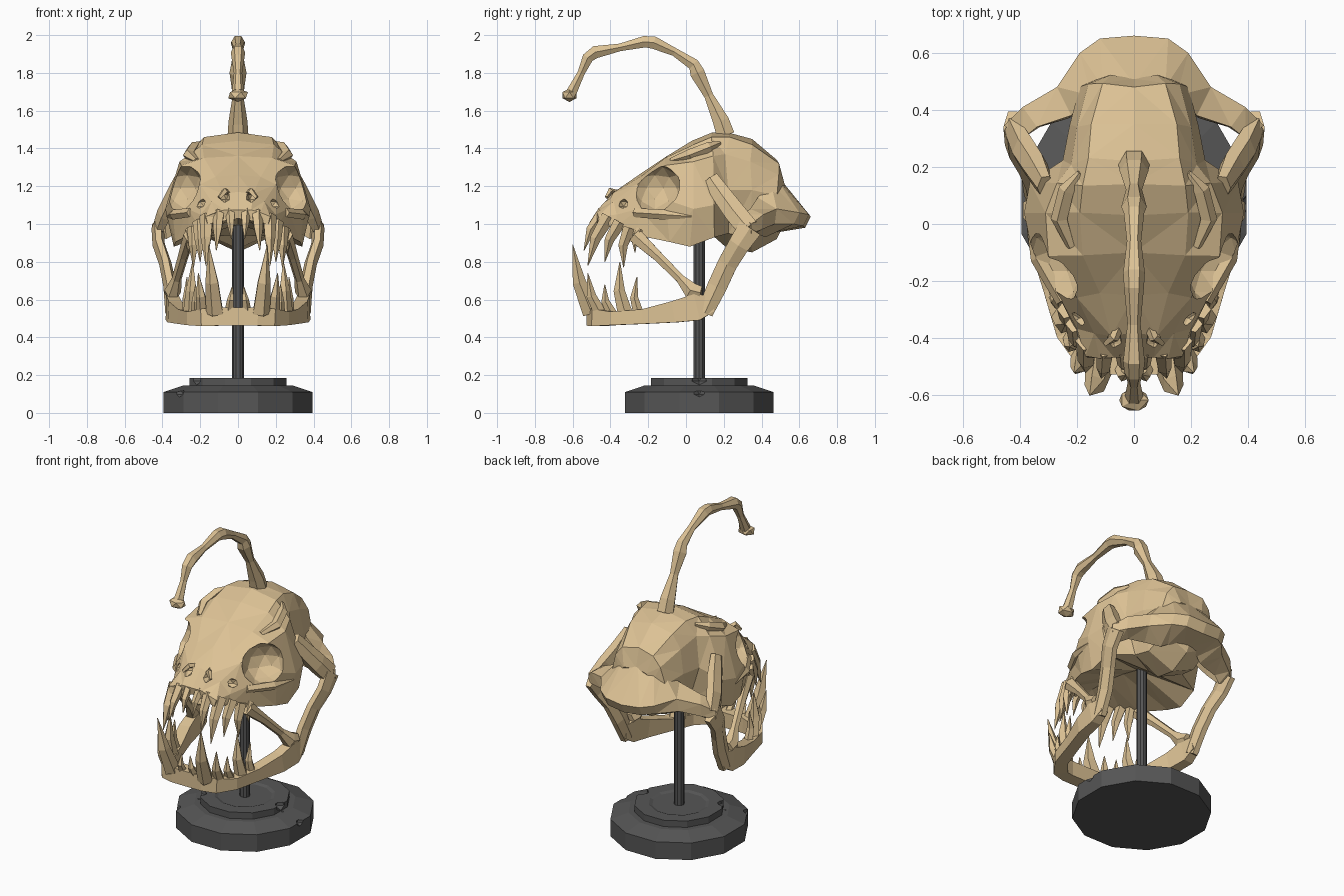
import bpy, bmesh, math, random
from mathutils import Vector as V, Matrix

random.seed(4)

def material(name, col):
    m = bpy.data.materials.new(name)
    m.diffuse_color = (*col, 1)
    return m

BONE = material("bone tan", (0.72, 0.54, 0.30))
STAND = material("dark grey stand", (0.092, 0.092, 0.092))

def finish(name, bm, mat, mirror=False):
    if mirror:
        d = bmesh.ops.duplicate(bm, geom=bm.verts[:] + bm.edges[:] + bm.faces[:])
        for g in d["geom"]:
            if isinstance(g, bmesh.types.BMVert):
                g.co.x *= -1
    bm.normal_update()
    bmesh.ops.recalc_face_normals(bm, faces=bm.faces[:])
    me = bpy.data.meshes.new(name)
    bm.to_mesh(me)
    bm.free()
    ob = bpy.data.objects.new(name, me)
    bpy.context.collection.objects.link(ob)
    me.materials.append(mat)
    return ob

def loft(bm, rings):
    vs = [[bm.verts.new(p) for p in r] for r in rings]
    n = len(vs[0])
    for a, b in zip(vs, vs[1:]):
        for i in range(n):
            bm.faces.new((a[i], a[(i + 1) % n], b[(i + 1) % n], b[i]))
    bm.faces.new(vs[0])
    bm.faces.new(vs[-1])

def tube(bm, path, radii, n=6, ref=(1, 0, 0), turn=0.0):
    """Sweep an n-gon along a path; each radius is a number or (along ref, across)."""
    pts, rings = [V(p) for p in path], []
    for i, (p, r) in enumerate(zip(pts, radii)):
        ra, rb = r if isinstance(r, tuple) else (r, r)
        t = (pts[min(i + 1, len(pts) - 1)] - pts[max(i - 1, 0)]).normalized()
        u = V(ref)
        u = (u - t * u.dot(t)).normalized()
        v = t.cross(u)
        angs = [turn + math.tau * k / n for k in range(n)]
        rings.append([p + u * ra * math.cos(a) + v * rb * math.sin(a) for a in angs])
    loft(bm, rings)

def ball(bm, c, r, sub=1):
    bmesh.ops.create_icosphere(bm, subdivisions=sub, radius=1,
                               matrix=Matrix.Translation(c) @ Matrix.Diagonal((*r, 1)))

def carve(ob, bm, mirror=True):
    cutter = finish("cutter", bm, ob.data.materials[0], mirror)
    cutter.hide_render = True
    mod = ob.modifiers.new("carve", 'BOOLEAN')
    mod.operation, mod.solver, mod.object = 'DIFFERENCE', 'EXACT', cutter
    bpy.context.view_layer.objects.active = ob
    bpy.ops.object.modifier_apply(modifier=mod.name)
    bpy.data.objects.remove(cutter)

# Skull: y, top z, shoulder, brow, side, low (x, z each), palate z
stations = [
    (-0.46, 1.08, .07, 1.075, .12, 1.06, .17, 1.04, .16, 1.00, 1.03),
    (-0.38, 1.17, .08, 1.16, .14, 1.12, .20, 1.05, .205, .985, 1.05),
    (-0.25, 1.26, .12, 1.25, .20, 1.21, .265, 1.08, .26, .94, 1.05),
    (-0.10, 1.36, .18, 1.35, .30, 1.31, .355, 1.13, .33, .905, 1.03),
    (0.03, 1.44, .19, 1.42, .31, 1.33, .385, 1.08, .34, .88, 1.00),
    (0.14, 1.485, .18, 1.46, .27, 1.36, .365, 1.10, .33, .93, .94),
    (0.22, 1.485, .16, 1.46, .22, 1.37, .25, 1.18, .18, .95, .87),
    (0.35, 1.45, .15, 1.42, .20, 1.33, .225, 1.18, .17, .93, .85),
    (0.48, 1.34, .11, 1.32, .16, 1.26, .19, 1.15, .16, 1.0, .92),
    (0.51, 1.22, .08, 1.21, .12, 1.17, .14, 1.10, .12, 1.03, .98)]
rings = []
for y, zt, *h, zb in stations:
    half = [(h[i], y + random.uniform(-.015, .015), h[i + 1]) for i in range(0, 8, 2)]
    rings.append([(0, y, zt)] + half + [(0, y, zb)] + [(-x, yy, z) for x, yy, z in half[::-1]])
bm = bmesh.new()
loft(bm, rings)
bmesh.ops.triangulate(bm, faces=bm.faces[:])
skull = finish("skull", bm, BONE)

# Eye sockets and nose openings
bm = bmesh.new()
ball(bm, (0.305, -0.165, 1.19), (0.135, 0.145, 0.13), 2)
carve(skull, bm)
bm = bmesh.new()
ball(bm, (0.07, -0.42, 1.145), (0.03, 0.07, 0.033))
ball(bm, (0.19, -0.33, 1.105), (0.04, 0.03, 0.03))
carve(skull, bm)

# Flared shelf round the back of the skull
half = [[(.11, .48, 1.24), (.12, .65, 1.05), (.12, .62, .99), (.11, .44, .95)],
        [(.15, .45, 1.22), (.19, .60, 1.06), (.19, .57, 1.0), (.15, .42, .93)],
        [(.22, .38, 1.14), (.27, .48, 1.08), (.28, .47, 1.0), (.23, .37, .95)],
        [(.34, .34, 1.08), (.39, .41, 1.05), (.39, .40, .97), (.33, .34, .95)],
        [(.39, .30, 1.05), (.455, .345, 1.0), (.455, .345, .95), (.38, .32, .92)]]
mid = [(0, .49, 1.25), (0, .66, 1.04), (0, .63, .98), (0, .45, .95)]
bm = bmesh.new()
loft(bm, [[(-x, y, z) for x, y, z in r] for r in half[::-1]] + [mid] + half)
bmesh.ops.triangulate(bm, faces=bm.faces[:])
finish("back_shelf", bm, BONE)

# Cheek arches, brow ridges and nose bumps
bm = bmesh.new()
tube(bm, [(.31, .13, 1.24), (.345, .20, 1.14), (.385, .26, 1.06), (.425, .33, .975)],
     [(.03, .05), (.045, .06), (.045, .065), (.03, .065)], 6)
tube(bm, [(.22, -.08, 1.335), (.26, .02, 1.365), (.235, .12, 1.405), (.19, .18, 1.43)],
     [.015, .032, .03, .01], 5)
tube(bm, [(.05, -.36, 1.165), (.07, -.40, 1.175), (.10, -.42, 1.14)], [.015, .018, .01], 4)
tube(bm, [(.25, -.27, 1.06), (.335, -.12, 1.05), (.37, .03, 1.04)], [.025, .028, .01], 5)
finish("arches_and_ridges", bm, BONE, True)

# Slanting cheek struts with end knobs
bm = bmesh.new()
tube(bm, [(.255, -.27, .94), (.29, -.15, .83), (.325, -.03, .71), (.345, .03, .645), (.35, .08, .635)],
     [(.035, .045), (.028, .03), .026, (.045, .05), .04], 6)
finish("cheek_struts", bm, BONE, True)

# Lower jaw: hanging hinge branch and the toothed bar
bm = bmesh.new()
tube(bm, [(.425, .34, .98), (.42, .28, .89), (.385, .22, .79), (.36, .165, .67), (.35, .10, .53)],
     [(.033, .075), (.033, .065), (.033, .06), (.035, .06), (.035, .05)], 6)
tube(bm, [(.35, .14, .58), (.35, .06, .56), (.335, -.06, .535), (.285, -.22, .51),
          (.235, -.38, .50), (.17, -.465, .505), (.10, -.485, .51), (0, -.485, .51)],
     [(.06, .035), (.10, .045), (.08, .05), (.055, .05), (.05, .055), (.065, .06), (.068, .06), (.068, .06)],
     4, (0, 0, 1), math.pi / 4)
finish("lower_jaw", bm, BONE, True)

# Teeth: curved spikes, base -> tip with base radius
def teeth(name, rows):
    bm = bmesh.new()
    for bx, by, bz, tx, ty, tz, r in rows:
        a, b = V((bx, by, bz)), V((tx, ty, tz))
        m = a.lerp(b, .45) + V((0, -.02, 0))
        tube(bm, [a, m, b], [r, r * .75, .002], 5)
    finish(name, bm, BONE, True)

teeth("upper_teeth", [
    (.04, -.44, 1.07, .035, -.51, .92, .028), (.10, -.44, 1.06, .115, -.54, .86, .033),
    (.165, -.41, 1.04, .17, -.52, .78, .04), (.205, -.35, 1.01, .20, -.43, .80, .036),
    (.235, -.30, .98, .235, -.33, .77, .035), (.255, -.24, .97, .265, -.27, .85, .025)])
teeth("lower_teeth", [
    (.12, -.50, .53, .155, -.60, .89, .05), (.045, -.50, .54, .03, -.53, .67, .026),
    (.185, -.45, .52, .21, -.52, .74, .036), (.22, -.39, .52, .225, -.43, .68, .03),
    (.25, -.32, .52, .24, -.35, .80, .042), (.27, -.25, .52, .27, -.26, .72, .03)])

# Jointed stalk arching over the forehead, with a bulb on the end
stalk = [(.21, 1.47, .055), (.185, 1.545, .05), (.12, 1.68, .028), (.06, 1.80, .045), (.04, 1.845, .036),
         (-.06, 1.91, .025), (-.17, 1.96, .038), (-.22, 1.965, .035), (-.35, 1.935, .023),
         (-.48, 1.91, .038), (-.52, 1.88, .034), (-.555, 1.80, .022), (-.605, 1.70, .032)]
bm = bmesh.new()
tube(bm, [(0, y, z) for y, z, r in stalk], [r for y, z, r in stalk], 6)
ball(bm, (0, -.617, 1.682), (.058, .044, .036))
finish("stalk", bm, BONE)

# Stand: twelve-sided stepped base with chips, and a pole
bm = bmesh.new()
profile = [(.408, 0), (.408, .11), (.30, .145), (.265, .145), (.265, .186), (.18, .186), (.16, .178)]
loft(bm, [[(r * math.cos(math.radians(15 + 30 * k)), .07 + r * math.sin(math.radians(15 + 30 * k)), z)
           for k in range(12)] for r, z in profile])
base = finish("stand_base", bm, STAND)
bm = bmesh.new()
for c in [(.42, .07, .12), (-.33, -.19, .12), (.27, .07, .19), (-.23, -.07, .19)]:
    ball(bm, c, (.055, .045, .05))
carve(base, bm, False)
bm = bmesh.new()
tube(bm, [(0, .07, .17), (0, .07, 1.02)], [.031, .031], 10)
finish("stand_pole", bm, STAND)
